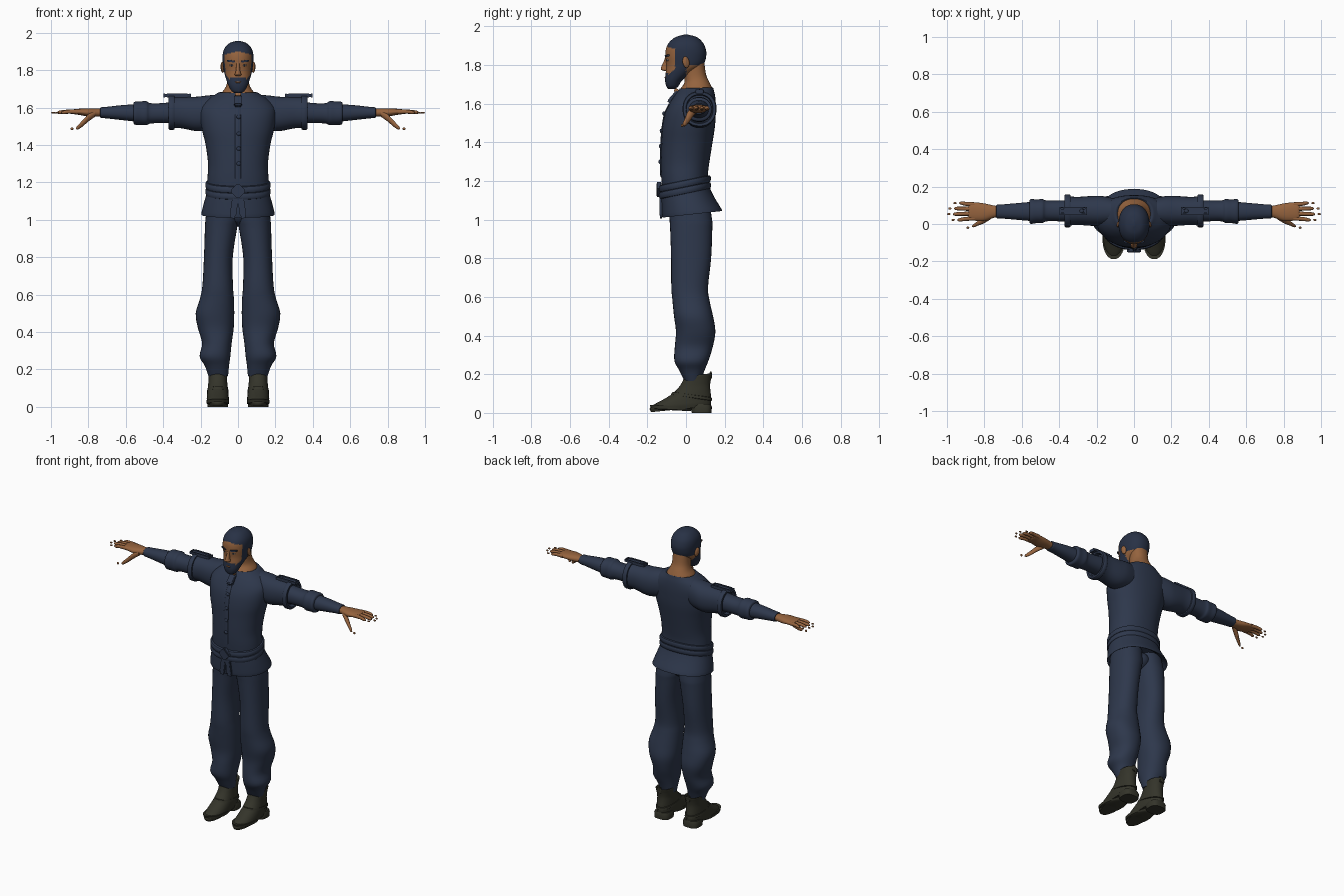
import bpy, bmesh, math
from mathutils import Matrix, Vector, Euler


def material(name, rgb):
    m = bpy.data.materials.new(name)
    m.diffuse_color = (*rgb, 1)
    return m


NAVY = material("navy cloth", (0.027, 0.039, 0.072))
SKIN = material("tan skin", (0.30, 0.125, 0.048))
HAIR = material("dark blue hair", (0.021, 0.031, 0.060))
BOOT = material("dark olive leather", (0.034, 0.034, 0.023))
EYE = material("eye white", (0.40, 0.33, 0.27))


def finish(name, bm, mats, mirror=False, angle=40):
    bmesh.ops.recalc_face_normals(bm, faces=bm.faces)
    me = bpy.data.meshes.new(name)
    bm.to_mesh(me)
    bm.free()
    for m in mats:
        me.materials.append(m)
    me.shade_smooth()
    me.set_sharp_from_angle(angle=math.radians(angle))
    ob = bpy.data.objects.new(name, me)
    bpy.context.collection.objects.link(ob)
    if mirror:
        ob.modifiers.new("Mirror", 'MIRROR')
    return ob


def spline(rows, sub):
    # Catmull-Rom through the section rows
    out = []
    for i in range(len(rows) - 1):
        p0, p1, p2, p3 = (rows[max(0, min(len(rows) - 1, i + k))] for k in (-1, 0, 1, 2))
        for j in range(sub):
            t = j / sub
            out.append([0.5 * (2 * b + (c - a) * t + (2 * a - 5 * b + 4 * c - d) * t * t
                               + (3 * b - a - 3 * c + d) * t ** 3)
                        for a, b, c, d in zip(p0, p1, p2, p3)])
    return out + [list(rows[-1])]


def loft(name, rows, mats, axis='Z', sub=4, segs=32, p=2.2, mirror=False, tilt=0, rule=None, angle=40):
    """Rows are (position, a min, a max, b min, b max): a,b = x,y along Z or y,z along X."""
    bm = bmesh.new()
    rings = []
    for t, a0, a1, b0, b1 in spline(rows, sub):
        ring = []
        for k in range(segs):
            u = 2 * math.pi * k / segs
            c, s = math.cos(u), math.sin(u)
            a = (a0 + a1) / 2 + (a1 - a0) / 2 * math.copysign(abs(c) ** (2 / p), c)
            b = (b0 + b1) / 2 + (b1 - b0) / 2 * math.copysign(abs(s) ** (2 / p), s)
            ring.append(bm.verts.new((a, b, t + tilt * b) if axis == 'Z' else (t, a, b)))
        rings.append(ring)
    for r, q in zip(rings, rings[1:]):
        for k in range(segs):
            n = (k + 1) % segs
            bm.faces.new((r[k], r[n], q[n], q[k]))
    bm.faces.new(rings[0])
    bm.faces.new(rings[-1])
    if rule:
        for f in bm.faces:
            f.material_index = rule(f.calc_center_median())
    return finish(name, bm, mats, mirror, angle)


def sym(rows):
    # (z, half width, front y, back y) to loft rows
    return [(z, -w, w, f, b) for z, w, f, b in rows]


def tube(rows):
    # (x, y centre, z centre, y radius, z radius) to loft rows
    return [(x, y - ry, y + ry, z - rz, z + rz) for x, y, z, ry, rz in rows]


def solid(name, kind, loc, size, mat, rot=(0, 0, 0), mirror=False):
    bm = bmesh.new()
    if kind == 'box':
        bmesh.ops.create_cube(bm, size=1)
        bmesh.ops.bevel(bm, geom=bm.edges[:], offset=0.12, segments=2, affect='EDGES')
    else:
        bmesh.ops.create_uvsphere(bm, u_segments=16, v_segments=10, radius=0.5)
    bmesh.ops.transform(bm, verts=bm.verts, matrix=Matrix.LocRotScale(Vector(loc), Euler(rot), Vector(size)))
    return finish(name, bm, [mat], mirror)


# Head, with hair, sideburns and beard coloured by region
def head_colour(c):
    scalp = c.z > 1.902 - 0.25 * abs(c.x) or (c.y > -0.03 and c.z > 1.80)
    sideburn = -0.055 < c.y < -0.02 and c.z > 1.77 and abs(c.x) > 0.05
    beard = c.z < 1.738 + 0.85 * (c.y + 0.105) and c.y < 0.0
    moustache = 1.735 < c.z < 1.761 and abs(c.x) < 0.042 and c.y < -0.06
    return 1 if scalp or sideburn or beard or moustache else 0


loft("head", sym([
    (1.677, .018, -.092, -.058), (1.69, .036, -.102, -.04), (1.72, .052, -.108, -.02),
    (1.76, .066, -.105, .03), (1.80, .076, -.102, .088), (1.85, .082, -.107, .105),
    (1.89, .081, -.102, .100), (1.92, .070, -.085, .084), (1.945, .045, -.053, .055),
    (1.957, .006, -.012, .012)]), [SKIN, HAIR], sub=7, segs=72, rule=head_colour)
loft("nose", sym([(1.768, .011, -.108, -.09), (1.776, .018, -.129, -.09), (1.79, .013, -.128, -.09),
                  (1.82, .009, -.115, -.09), (1.845, .008, -.106, -.09)]), [SKIN], segs=16)
solid("lower_lip", 'ball', (0, -.107, 1.736), (.034, .008, .009), SKIN)
solid("eyebrow", 'box', (.036, -.098, 1.848), (.045, .012, .010), HAIR, (0, -.1, .35), True)
solid("eye", 'ball', (.034, -.094, 1.826), (.026, .014, .011), EYE, (0, 0, .3), True)
solid("iris", 'ball', (.033, -.099, 1.826), (.011, .008, .011), HAIR, (0, 0, .3), True)
solid("ear", 'ball', (.083, .0, 1.815), (.018, .036, .06), SKIN, (.2, 0, .3), True)
loft("neck", sym([(1.63, .10, -.06, .145), (1.675, .088, -.03, .137), (1.71, .066, -.008, .122),
                  (1.75, .056, -.01, .104), (1.82, .056, -.01, .094)]), [SKIN])

# Shirt with open neckline
loft("shirt", sym([
    (1.12, .165, -.12, .12), (1.22, .163, -.128, .113), (1.30, .160, -.130, .122),
    (1.40, .173, -.127, .138), (1.48, .192, -.123, .150), (1.55, .202, -.110, .154),
    (1.60, .198, -.088, .154), (1.64, .165, -.063, .150), (1.668, .122, -.040, .143),
    (1.680, .100, -.030, .139), (1.672, .085, -.02, .13)]), [NAVY], segs=48, tilt=.03)
solid("neck_tab", 'box', (0, -.066, 1.635), (.045, .022, .075), NAVY, (-.72, 0, 0))
solid("neck_opening", 'box', (0, -.050, 1.668), (.03, .022, .02), SKIN, (-.6, 0, 0))
loft("placket", sym([(1.22, .016, -.133, -.1), (1.32, .016, -.135, -.1), (1.44, .016, -.130, -.1),
                     (1.54, .016, -.116, -.08), (1.60, .016, -.09, -.05)]), [NAVY], segs=16, p=5)
for i, (z, y) in enumerate([(1.55, -.115), (1.46, -.128), (1.38, -.133), (1.30, -.135)]):
    solid(f"button_{i + 1}", 'ball', (.004, y, z), (.024, .016, .022), NAVY)

# Tunic skirt, double sash, knot and tails
loft("tunic_skirt", sym([(1.19, .160, -.122, .11), (1.14, .168, -.128, .128), (1.09, .182, -.127, .152),
                         (1.03, .196, -.124, .186), (1.03, .188, -.115, .176), (1.07, .16, -.09, .13)]),
     [NAVY], sub=3, segs=48, tilt=.11)
for i, z in enumerate((1.152, 1.187)):
    loft(f"sash_band_{i + 1}", sym([
        (z - .019, .158, -.12, .112), (z - .016, .171, -.136, .125), (z, .175, -.140, .129),
        (z + .016, .171, -.136, .125), (z + .019, .158, -.12, .112)]), [NAVY], sub=2, segs=48, tilt=.2)
solid("sash_knot", 'box', (0, -.140, 1.155), (.062, .026, .062), NAVY, (0, math.pi / 4, 0))
for i, s in enumerate((-1, 1)):
    solid(f"sash_tail_{i + 1}", 'box', (s * .02, -.130, 1.075), (.034, .014, .135), NAVY, (0, -s * .14, 0))

# Trousers with loose knees, gathered at the ankle
loft("trouser_leg", [
    (1.12, -.01, .160, -.09, .115), (1.00, -.004, .174, -.085, .135), (.95, .006, .177, -.082, .136),
    (.80, .028, .182, -.077, .130), (.65, .027, .190, -.076, .114), (.58, .022, .203, -.070, .122),
    (.50, .020, .226, -.062, .140), (.42, .023, .214, -.052, .152), (.34, .034, .192, -.058, .138),
    (.27, .041, .205, -.060, .116), (.22, .048, .178, -.035, .096), (.165, .053, .158, -.008, .078)],
     [NAVY], mirror=True)
solid("crotch", 'ball', (0, .025, 1.03), (.16, .18, .13), NAVY)

# Sleeves and forearms
loft("upper_sleeve", tube([
    (.06, .065, 1.587, .060, .085), (.16, .070, 1.573, .078, .092), (.22, .070, 1.566, .080, .092),
    (.30, .070, 1.573, .075, .084), (.345, .070, 1.573, .078, .083)]), [NAVY], 'X', mirror=True)
loft("upper_cuff", tube([
    (.338, .070, 1.573, .070, .075), (.340, .070, 1.573, .085, .090), (.345, .070, 1.573, .088, .092),
    (.366, .070, 1.573, .088, .092), (.371, .070, 1.573, .084, .088), (.371, .070, 1.573, .070, .075),
    (.350, .070, 1.573, .066, .070)]), [NAVY], 'X', sub=1, mirror=True)
loft("middle_sleeve", tube([
    (.33, .070, 1.573, .058, .058), (.42, .070, 1.570, .055, .053), (.47, .070, 1.569, .056, .055),
    (.490, .069, 1.570, .064, .064), (.52, .068, 1.570, .063, .063), (.552, .067, 1.570, .066, .061),
    (.560, .067, 1.570, .055, .050)]), [NAVY], 'X', mirror=True)
loft("forearm_sleeve", tube([
    (.54, .067, 1.571, .052, .047), (.62, .067, 1.573, .045, .040), (.70, .067, 1.573, .038, .031),
    (.733, .067, 1.573, .036, .028), (.736, .067, 1.573, .028, .020)]), [NAVY], 'X', mirror=True)

# Shoulder straps: a slim plate inside a raised rim
solid("shoulder_strap", 'box', (.325, .07, 1.664), (.13, .030, .010), NAVY, mirror=True)
for i, y in enumerate((.052, .088)):
    solid(f"strap_side_{i + 1}", 'box', (.325, y, 1.664), (.145, .008, .020), NAVY, mirror=True)
for i, x in enumerate((.257, .394)):
    solid(f"strap_end_{i + 1}", 'box', (x, .07, 1.664), (.008, .040, .020), NAVY, mirror=True)
solid("strap_button", 'ball', (.28, .07, 1.67), (.022, .022, .010), NAVY, mirror=True)

# Hands
loft("palm", tube([
    (.715, .067, 1.573, .028, .021), (.75, .066, 1.573, .033, .022), (.80, .063, 1.574, .047, .022),
    (.845, .066, 1.577, .049, .017), (.878, .068, 1.578, .045, .013), (.886, .068, 1.578, .038, .006)]),
     [SKIN], 'X', segs=24, mirror=True)
for name, y0, y1, tip in (("index", .031, .022, .945), ("middle", .056, .053, .968),
                          ("ring", .081, .083, .962), ("little", .104, .112, .935)):
    mid = (.865 + tip) / 2
    loft(name + "_finger", tube([
        (.85, y0, 1.577, .012, .012), (mid, (y0 + y1) / 2, 1.578, .0105, .0105),
        (tip - .012, y1, 1.574, .009, .009), (tip, y1, 1.573, .003, .003)]), [SKIN], 'X', segs=12, mirror=True)
    solid(name + "_fingertip", 'ball', (tip + .022, y1, 1.572), (.018, .012, .010), SKIN, mirror=True)
loft("thumb", tube([
    (.765, .042, 1.568, .016, .018), (.80, .022, 1.545, .017, .020), (.83, .006, 1.516, .013, .017),
    (.855, -.008, 1.495, .009, .012), (.866, -.013, 1.489, .003, .004)]), [SKIN], 'X', segs=14, mirror=True)
solid("thumb_tip", 'ball', (.888, -.02, 1.487), (.016, .012, .015), SKIN, mirror=True)


# Boots, slanted at the top, with sole, heel, ankle strap and pull tab
def boot(rows):
    return [(z, .108 - w, .108 + w, f, b) for z, w, f, b in rows]


loft("boot", boot([
    (.022, .055, -.180, .128), (.042, .059, -.188, .130), (.060, .058, -.165, .130),
    (.080, .056, -.120, .129), (.105, .053, -.072, .126), (.135, .050, -.038, .125),
    (.165, .051, -.018, .130), (.188, .053, -.008, .136), (.189, .046, .0, .128), (.165, .04, .005, .12)]),
     [BOOT], tilt=.10, mirror=True)
loft("boot_sole", boot([(.010, .054, -.165, .02), (.014, .060, -.182, .03), (.032, .061, -.188, .05)]),
     [BOOT], sub=1, mirror=True, tilt=-.05)
loft("boot_heel", boot([(0, .054, .030, .132), (.030, .056, .024, .134), (.045, .05, .03, .128)]),
     [BOOT], sub=1, p=3, mirror=True)
loft("boot_strap", boot([(.082, .053, -.070, .130), (.084, .058, -.079, .136), (.098, .056, -.068, .134),
                         (.100, .05, -.06, .128)]), [BOOT], sub=1, tilt=-.15, mirror=True)
solid("boot_pull_tab", 'box', (.108, .128, .195), (.024, .012, .04), BOOT, mirror=True)
